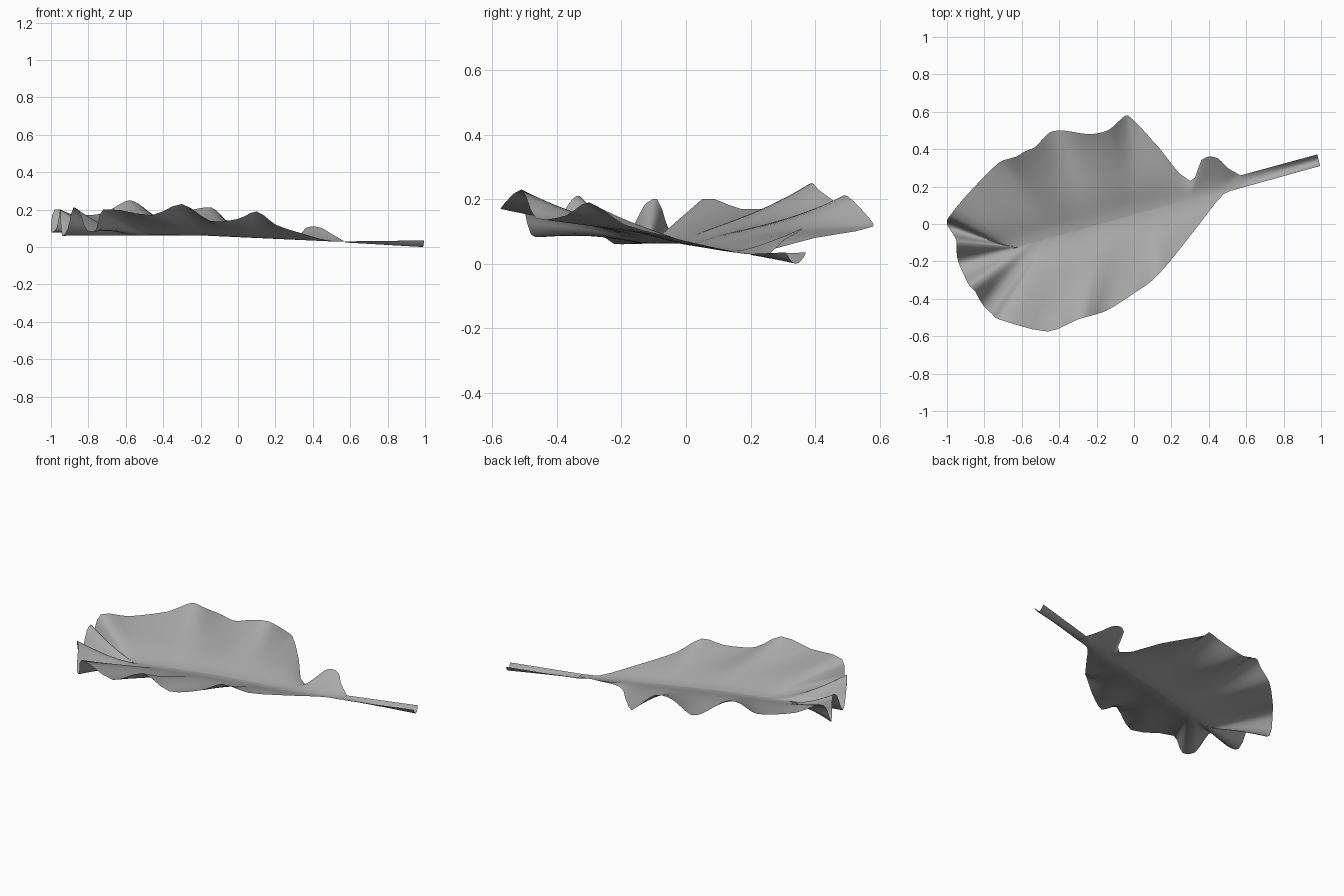
import bpy
import bmesh
from mathutils import Vector

cube = bpy.data.objects.get("Cube")
if cube:
    bpy.data.objects.remove(cube, do_unlink=True)

# Wavy rim of the blade, in hundredths, from the stalk round by the back edge
RIM = [
    (57, 26, 3), (50, 30, 7), (45, 35, 10), (40, 36, 11), (36, 34, 10), (30, 23, 4),
    (14, 40, 8), (-3, 58, 11.5), (-7, 56, 15), (-14, 50, 21), (-24, 48, 20),
    (-38, 50, 15), (-45, 49, 17), (-53, 41, 23), (-58, 39, 25), (-63, 36, 23),
    (-72, 33, 18), (-88, 17, 17), (-98, 5, 20), (-100, 0, 8), (-97, -5, 10),
    (-95, -9, 20), (-95, -13, 18), (-94, -20, 6), (-91, -27, 10), (-88, -33, 21),
    (-85, -36, 19), (-81, -43, 9), (-76, -48, 9), (-72, -51, 20), (-46, -57.5, 17),
    (-30, -51, 23), (-15, -46.5, 14), (0, -37, 15), (10, -30, 19), (20, -19, 12),
    (35, 0, 7), (48, 16, 3.5), (58, 19.5, 3),
]
RINGS = 14
SUBDIVISIONS = 3


def midrib(x):
    """Point on the central vein at a given x."""
    return Vector((x, 0.05 + 0.28 * x, 0.062 - 0.046 * max(0, x + 0.2)))


def base_height(x, y):
    """Shallow trough that rises away from the central vein."""
    vein = midrib(x)
    offset = (y - vein.y) ** 2
    return vein.z + 0.06 * offset / (offset + 0.02)


def smooth_path(points, steps):
    """Rounded open path through all the points."""
    path = []
    last = len(points) - 1
    for i in range(last):
        a, b = points[max(i - 1, 0)], points[i]
        c, d = points[i + 1], points[min(i + 2, last)]
        reach = (c - b).length
        start = (c - a).normalized() * reach * 0.8
        end = (d - b).normalized() * reach * 0.8
        for k in range(steps):
            t = k / steps
            ease = t * t * (3 - 2 * t)
            path.append(b.lerp(c, ease) + start * t * (1 - t) ** 2 - end * t * t * (1 - t))
    path.append(points[last])
    return path


def spoke(rim):
    """Row of points from the central vein out to one rim point."""
    share = (rim.x + 1) / 1.55
    root = midrib(-0.65 + 1.1 * share)
    lift = rim.z - base_height(rim.x, rim.y)
    power = 1.5 + min(share, 0.4) * 2
    row = []
    for k in range(RINGS + 1):
        t = k / RINGS
        p = root.lerp(rim, t)
        p.z = base_height(p.x, p.y) + lift * t ** power
        row.append(p)
    return row


def sheet(name, rows, closed, material):
    """Smooth open surface through rows of points."""
    bm = bmesh.new()
    grid = [[bm.verts.new(p) for p in row] for row in rows]
    pairs = list(zip(grid, grid[1:]))
    if closed:
        pairs.append((grid[-1], grid[0]))
    for near, far in pairs:
        for k in range(len(near) - 1):
            bm.faces.new((near[k], near[k + 1], far[k + 1], far[k]))
    bmesh.ops.remove_doubles(bm, verts=bm.verts, dist=0.0005)
    bmesh.ops.recalc_face_normals(bm, faces=bm.faces)
    bm.normal_update()
    # Upper side faces up
    if sum(f.normal.z * f.calc_area() for f in bm.faces) < 0:
        bmesh.ops.reverse_faces(bm, faces=bm.faces)
    mesh = bpy.data.meshes.new(name)
    bm.to_mesh(mesh)
    bm.free()
    mesh.materials.append(material)
    mesh.shade_smooth()
    obj = bpy.data.objects.new(name, mesh)
    bpy.context.collection.objects.link(obj)
    return obj


grey = bpy.data.materials.new("leaf grey")
grey.use_nodes = True
colour = (0.4, 0.4, 0.4, 1)
grey.diffuse_color = colour
grey.node_tree.nodes["Principled BSDF"].inputs["Base Color"].default_value = colour

# Leaf blade with curled edges and pleated tip
rim = smooth_path([Vector(p) / 100 for p in RIM], SUBDIVISIONS)
sheet("leaf_blade", [spoke(p) for p in rim], True, grey)

# Stalk, an open gutter that deepens towards its end
rows = []
for k in range(7):
    t = k / 6
    front = Vector((0.58, 0.195, 0.03)).lerp(Vector((0.995, 0.31, 0.035)), t)
    back = Vector((0.57, 0.26, 0.03)).lerp(Vector((0.98, 0.372, 0.035)), t)
    depth = 0.006 + 0.029 * t
    row = []
    for j in range(9):
        s = j / 8
        p = front.lerp(back, s)
        p.z -= depth * 4 * s * (1 - s)
        row.append(p)
    rows.append(row)
sheet("leaf_stalk", rows, False, grey)
